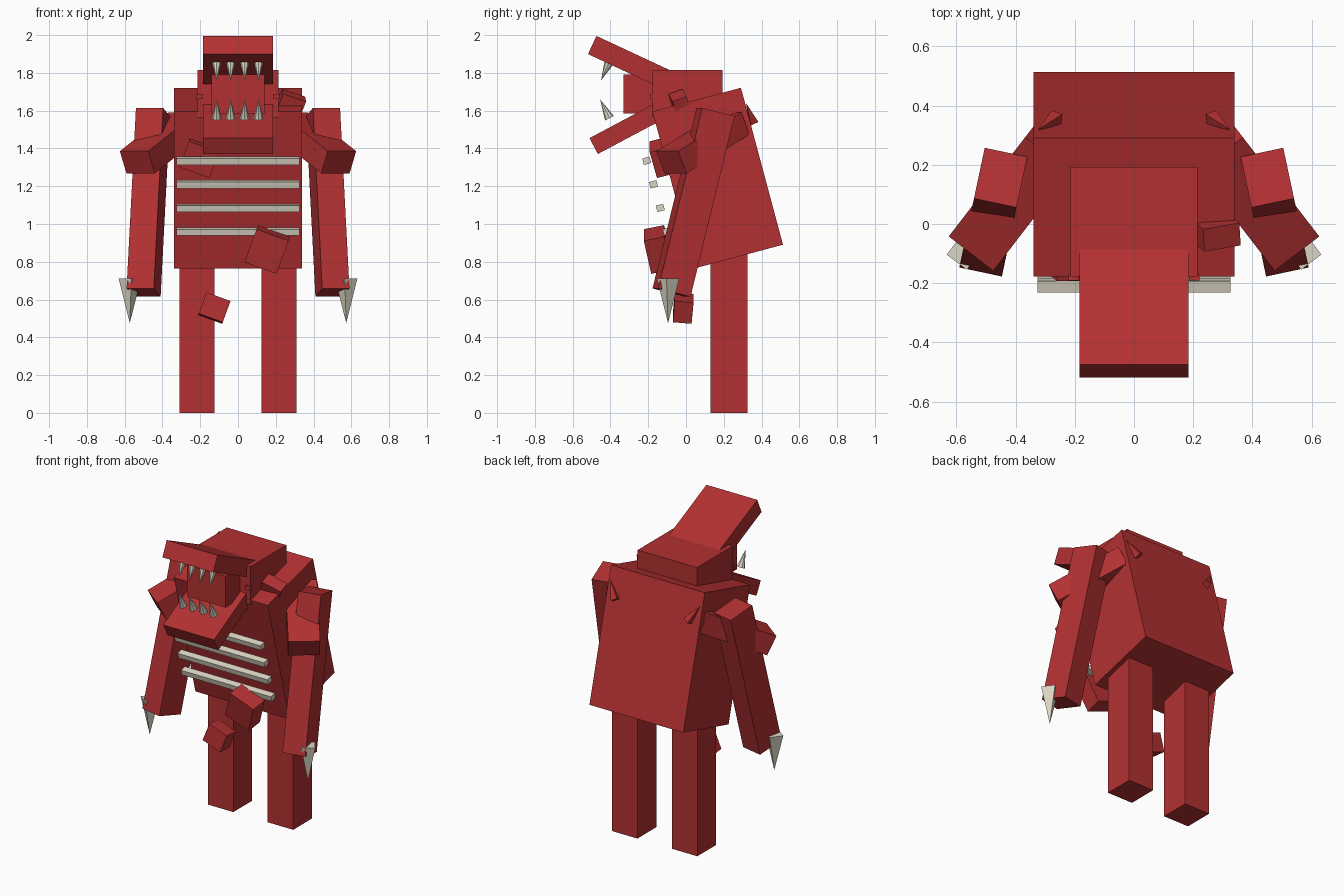
import bpy
from math import radians
from mathutils import Vector, Matrix

cube = bpy.data.objects.get("Cube")
if cube:
    bpy.data.objects.remove(cube)


def make_material(name, rgb):
    mat = bpy.data.materials.new(name)
    mat.use_nodes = True
    mat.diffuse_color = (*rgb, 1)
    mat.node_tree.nodes["Principled BSDF"].inputs["Base Color"].default_value = (*rgb, 1)
    return mat


RED = make_material("flesh_red", (0.45, 0.03, 0.032))
BONE = make_material("bone", (0.71, 0.67, 0.55))


def box(name, centre, size, rot=(0, 0, 0), mat=RED):
    bpy.ops.mesh.primitive_cube_add(size=1, location=centre,
                                    rotation=[radians(a) for a in rot])
    ob = bpy.context.object
    ob.name = name
    ob.scale = size
    ob.data.materials.append(mat)
    return ob


def spike(name, base, tip, radius, sides, mat=BONE, twist=0):
    base, tip = Vector(base), Vector(tip)
    axis = tip - base
    bpy.ops.mesh.primitive_cone_add(vertices=sides, radius1=radius, radius2=0,
                                    depth=axis.length)
    ob = bpy.context.object
    ob.name = name
    ob.data.transform(Matrix.Rotation(radians(twist), 4, "Z"))
    ob.rotation_euler = axis.to_track_quat("Z", "Y").to_euler()
    ob.location = (base + tip) / 2
    ob.data.materials.append(mat)
    return ob


# Hunched torso and head
box("torso", (0, 0.168, 1.243), (0.68, 0.485, 0.86), (15, 0, 0))
box("head", (0, 0.008, 1.69), (0.43, 0.37, 0.25))

# Gaping mouth
box("mouth_core", (0, -0.215, 1.688), (0.28, 0.23, 0.205))
box("upper_jaw", (0, -0.27, 1.842), (0.368, 0.5, 0.106), (-25, 0, 0))
box("lower_jaw", (0, -0.268, 1.53), (0.368, 0.5, 0.095), (28, 0, 0))
for i in range(4):
    x = -0.113 + i * 0.074
    spike("upper_tooth", (x, -0.41, 1.85), (x, -0.45, 1.76), 0.024, 8)
    spike("lower_tooth", (x, -0.405, 1.56), (x, -0.455, 1.66), 0.026, 8)

# Exposed ribs
for i in range(4):
    box("rib", (0, -0.208 + i * 0.036, 1.335 - i * 0.125),
        (0.65, 0.04, 0.035), (15, 0, 0), BONE)

# Paired limbs and details
for side, s in (("left", 1), ("right", -1)):
    box(side + "_leg", (s * 0.217, 0.227, 0.45), (0.185, 0.195, 0.9))
    box(side + "_upper_arm", (s * 0.404, 0.09, 1.43), (0.19, 0.47, 0.13),
        (26, 0, s * 37.6))
    box(side + "_arm", (s * 0.475, 0.04, 1.115), (0.147, 0.18, 0.985),
        (-14, 0, s * 12))
    spike(side + "_claw", (s * 0.573, -0.095, 0.712), (s * 0.573, -0.095, 0.475),
          0.06, 4, twist=s * 8)
    spike(side + "_back_spike", (s * 0.262, 0.358, 1.54), (s * 0.325, 0.318, 1.64),
          0.03, 4, RED)
    box(side + "_jaw_hinge", (s * 0.203, -0.18, 1.675), (0.036, 0.02, 0.028))

# Loose lumps of flesh
box("belly_lump", (0.155, -0.15, 0.865), (0.18, 0.11, 0.19), (12, 20, 0))
box("lower_lump", (-0.125, -0.015, 0.555), (0.135, 0.1, 0.12), (-5, 20, 0))
box("chest_lump", (-0.2, -0.115, 1.355), (0.17, 0.12, 0.15), (15, 20, 0))
box("shoulder_lump", (0.285, -0.035, 1.65), (0.13, 0.08, 0.07), (20, 18, 10))
